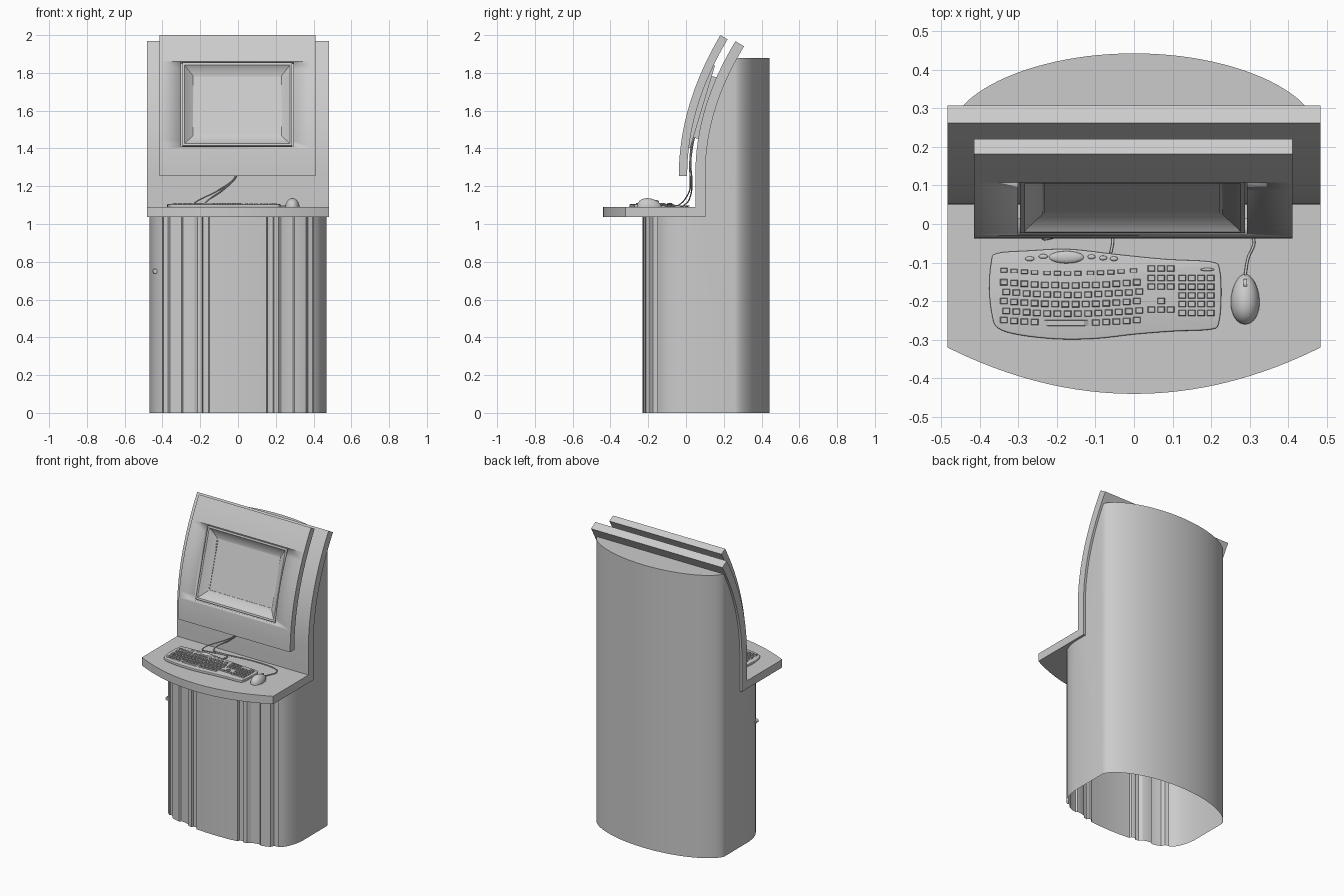
import bpy, bmesh, math
from mathutils import Vector, Matrix

if "Cube" in bpy.data.objects:
    bpy.data.objects.remove(bpy.data.objects["Cube"])


def finish(name, bm, angle=30, bevel=0):
    bmesh.ops.remove_doubles(bm, verts=bm.verts, dist=1e-5)
    bmesh.ops.recalc_face_normals(bm, faces=bm.faces)
    me = bpy.data.meshes.new(name)
    bm.to_mesh(me)
    bm.free()
    ob = bpy.data.objects.new(name, me)
    bpy.context.collection.objects.link(ob)
    bpy.ops.object.select_all(action='DESELECT')
    ob.select_set(True)
    bpy.context.view_layer.objects.active = ob
    if bevel:
        m = ob.modifiers.new("edge", 'BEVEL')
        m.width, m.segments, m.limit_method = bevel, 3, 'ANGLE'
        bpy.ops.object.modifier_apply(modifier=m.name)
    bpy.ops.object.shade_smooth_by_angle(angle=math.radians(angle))
    return ob


def loft(bm, sections):
    """Skin closed sections of equal length and cap both ends."""
    rings = [[bm.verts.new(p) for p in s] for s in sections]
    n = len(rings[0])
    for a, b in zip(rings, rings[1:]):
        for i in range(n):
            j = (i + 1) % n
            bm.faces.new((a[i], a[j], b[j], b[i]))
    bm.faces.new(rings[0])
    bm.faces.new(rings[-1])


def spline(pts, steps, closed=False):
    """Catmull-Rom curve through the points."""
    p = [Vector(q) for q in pts]
    p = [p[-1]] + p + p[:2] if closed else [p[0]] + p + [p[-1]]
    out = []
    for a, b, c, d in zip(p, p[1:], p[2:], p[3:]):
        for k in range(steps):
            t = k / steps
            out.append(0.5 * (2*b + (c-a)*t + (2*a-5*b+4*c-d)*t*t + (3*b-a-3*c+d)*t**3))
    return out if closed else out + [p[-1]]


def box(bm, c, s, rot=None):
    m = Matrix.Translation(c) @ (rot or Matrix()) @ Matrix.Diagonal((*s, 1))
    bmesh.ops.create_cube(bm, size=1, matrix=m)


def lean(y0, a, z0, z1, thick, n=16):
    """Front and back lines (y, z) of a panel that leans back in a curve."""
    front, back = [], []
    for i in range(n + 1):
        t = (z1 - z0) * i / n
        y, ang = y0 + a*t*t, math.atan(2*a*t)
        front.append((y, z0 + t))
        back.append((y + thick*math.cos(ang), z0 + t - thick*math.sin(ang)))
    return front, back


# Desk and curved back panel, one bent slab with a bowed front edge
W = 0.483
front, back = lean(0.05, 0.435, 1.27, 1.968, 0.053)
sections = []
for i in range(33):
    x = -W + 2*W*i/32
    yf = -0.44 + 0.12*(x/W)**2
    prof = [(yf, 1.037), (yf, 1.09), (0.05, 1.09)] + front + back[::-1] + [(0.103, 1.037)]
    sections.append([(x, y, z) for y, z in prof])
bm = bmesh.new()
loft(bm, sections)
finish("desk_and_back_panel", bm)

# Cabinet shell: bowed back, flat sides, fluted front, open underneath
X, YB, TOP, MID = 0.468, 0.26, 1.88, 1.05
bm = bmesh.new()


def wall(plan, z):
    lo = [bm.verts.new((x, y, 0)) for x, y in plan]
    hi = [bm.verts.new((x, y, z)) for x, y in plan]
    for i in range(len(plan) - 1):
        bm.faces.new((lo[i], lo[i+1], hi[i+1], hi[i]))
    return hi


arc = []
for i in range(49):
    t = -math.pi/2 + math.pi*i/48
    arc.append((X*math.sin(t), YB + 0.182*max(math.cos(t), 0)**1.2))
bm.faces.new(wall(arc, TOP))
half = [(0, -.23), (.08, -.228), (.15, -.222), (.155, -.207), (.17, -.201), (.185, -.203),
        (.19, -.216), (.215, -.212), (.23, -.194), (.26, -.184), (.29, -.182), (.3, -.192),
        (.33, -.186), (.36, -.174), (.37, -.152), (.395, -.143), (.4, -.15), (.42, -.133),
        (.44, -.104), (.457, -.06), (X, 0)]
wall([(-x, y) for x, y in half[:0:-1]] + half, MID)
mid = [(y + 0.025, z) for y, z in front if z < 1.86]
side = [(0, 0), (YB, 0), (YB, TOP)] + mid[::-1] + [(0.075, MID), (0, MID)]
for s in (-X, X):
    bm.faces.new([bm.verts.new((s, y, z)) for y, z in side])
finish("cabinet", bm)

# Door lock
bm = bmesh.new()
bmesh.ops.create_cone(bm, cap_ends=True, segments=20, radius1=.014, radius2=.012, depth=.03,
                      matrix=Matrix.Translation((-.438, -.105, .75)) @ Matrix.Rotation(math.pi/2, 4, 'X'))
finish("door_lock", bm)

# Screen surround panel with a window cut through it
front, back = lean(-0.038, 0.396, 1.255, 2.0, 0.044)
bm = bmesh.new()
loft(bm, [[(x, y, z) for y, z in front + back[::-1]] for x in (-.415, .41)])
panel = finish("screen_panel", bm)
TILT = math.radians(16.7)
bm = bmesh.new()
box(bm, (-.004, .04, 1.635), (.594, .4, .47), Matrix.Rotation(-TILT, 4, 'X'))
cutter = finish("window_cutter", bm)
cutter.hide_render = True
bpy.context.view_layer.objects.active = panel
mod = panel.modifiers.new("window", 'BOOLEAN')
mod.object, mod.operation, mod.solver = cutter, 'DIFFERENCE', 'EXACT'
bpy.ops.object.modifier_apply(modifier=mod.name)
bpy.data.objects.remove(cutter)

# Monitor: rear housing, frame and sloped recess down to the screen
up = Vector((0, math.sin(TILT), math.cos(TILT)))
inward = Vector((0, math.cos(TILT), -math.sin(TILT)))
centre = Vector((-.004, .04, 1.635))
rings = [(.24, .17, .09), (.24, .17, .05), (.291, .229, .05), (.291, .229, .002),
         (.28, .217, .002), (.274, .211, .008), (.233, .165, .034), (.226, .158, .034), (.226, .158, .037)]
bm = bmesh.new()
loft(bm, [[centre + Vector((sx*w, 0, 0)) + up*sz*h + inward*d
           for sx, sz in ((-1, -1), (1, -1), (1, 1), (-1, 1))] for w, h, d in rings])
finish("monitor", bm)

# Keyboard base
outline = [(-.355, -.076), (-.27, -.069), (-.17, -.065), (-.05, -.078), (.08, -.091), (.2, -.098),
           (.222, -.118), (.226, -.19), (.22, -.255), (.2, -.273), (.1, -.278), (0, -.286),
           (-.1, -.297), (-.2, -.298), (-.3, -.287), (-.352, -.27), (-.367, -.24), (-.375, -.17), (-.37, -.1)]
loop = spline(outline, 4, True)
bm = bmesh.new()
loft(bm, [[(p.x, p.y, z) for p in loop] for z in (1.088, 1.105)])
finish("keyboard_base", bm, 40, .004)

# Keys: wavy main block, function row, cursor keys and number pad
bm = bmesh.new()


def key(x, y, w=.021, d=.017):
    n = len(bm.verts)
    box(bm, (x, y, 1.107), (w, d, .010))
    bm.verts.ensure_lookup_table()
    for v in bm.verts[n:]:
        if v.co.z > 1.107:
            v.co.x += (x - v.co.x)*.25
            v.co.y += (y - v.co.y)*.25


def wave(x):
    return -.009*math.cos((x + .165)*8.5)


for r in range(5):
    for c in range(14):
        x = -.337 + c*.0265 + (r % 2)*.006
        if r == 4 and 4 <= c <= 8:
            continue
        key(x, -.150 - r*.0245 + wave(x))
key(-.176, -.248 + wave(-.176), .125)
for c in range(13):
    x = -.337 + c*.0265 + (c // 4)*.006
    key(x, -.119 + wave(x), .02, .012)
for c in range(3):
    x = .045 + c*.025
    for y in (-.115, -.14, -.162, -.222):
        key(x, y)
key(.07, -.2)
for r in range(5):
    for c in range(4):
        key(.125 + c*.0245, -.14 - r*.0225)
finish("keyboard_keys", bm)

# Round control and hot buttons along the keyboard's rear edge
bm = bmesh.new()
for x, y, rx, ry in ((-.175, -.086, .045, .016), (-.175, -.086, .024, .010), (-.27, -.09, .012, .006),
                     (-.235, -.084, .012, .006), (-.11, -.085, .010, .006), (-.08, -.088, .010, .006),
                     (-.052, -.09, .010, .006), (.19, -.118, .018, .004)):
    bmesh.ops.create_uvsphere(bm, u_segments=20, v_segments=8, radius=1,
                              matrix=Matrix.Translation((x, y, 1.105)) @ Matrix.Diagonal((rx, ry, .003 + rx*.1, 1)))
finish("keyboard_buttons", bm, 60)

# Mouse body, flat underneath and narrower to the front, with a scroll wheel
bm = bmesh.new()
bmesh.ops.create_uvsphere(bm, u_segments=32, v_segments=20, radius=1)
for v in bm.verts:
    x, y, z = v.co
    v.co = (.288 + .037*x*(1 - .12*y), -.195 + .065*y, 1.09 + (.046 - .008*y)*max(z, 0))
finish("mouse_body", bm, 50)
bm = bmesh.new()
bmesh.ops.create_cone(bm, cap_ends=True, segments=20, radius1=.012, radius2=.012, depth=.009,
                      matrix=Matrix.Translation((.288, -.155, 1.116)) @ Matrix.Rotation(math.pi/2, 4, 'Y'))
finish("mouse_wheel", bm)

# Cables running up behind the screen panel
cables = {
    "keyboard_cable": [(-.06, -.075, 1.1), (-.057, -.03, 1.095), (-.1, -.012, 1.095), (-.19, -.03, 1.095),
                       (-.235, -.038, 1.1), (-.21, -.01, 1.125), (-.1, .02, 1.18), (-.02, .022, 1.24),
                       (0, .02, 1.32), (0, .03, 1.42), (0, .06, 1.5)],
    "mouse_cable": [(.288, -.132, 1.1), (.295, -.09, 1.095), (.31, -.04, 1.095), (.26, .005, 1.095),
                    (.1, .015, 1.095), (-.1, -.005, 1.095), (-.17, -.01, 1.1), (-.16, .015, 1.125),
                    (-.08, .03, 1.18), (-.01, .03, 1.25), (.01, .025, 1.33), (.01, .04, 1.44), (.01, .06, 1.5)],
}
for name, pts in cables.items():
    path = spline(pts, 6)
    secs = []
    for i, p in enumerate(path):
        d = path[min(i+1, len(path)-1)] - path[max(i-1, 0)]
        q = d.to_track_quat('Z', 'Y')
        secs.append([p + q @ Vector((.0035*math.cos(a), .0035*math.sin(a), 0))
                     for a in [math.tau*k/8 for k in range(8)]])
    bm = bmesh.new()
    loft(bm, secs)
    finish(name, bm, 60)
